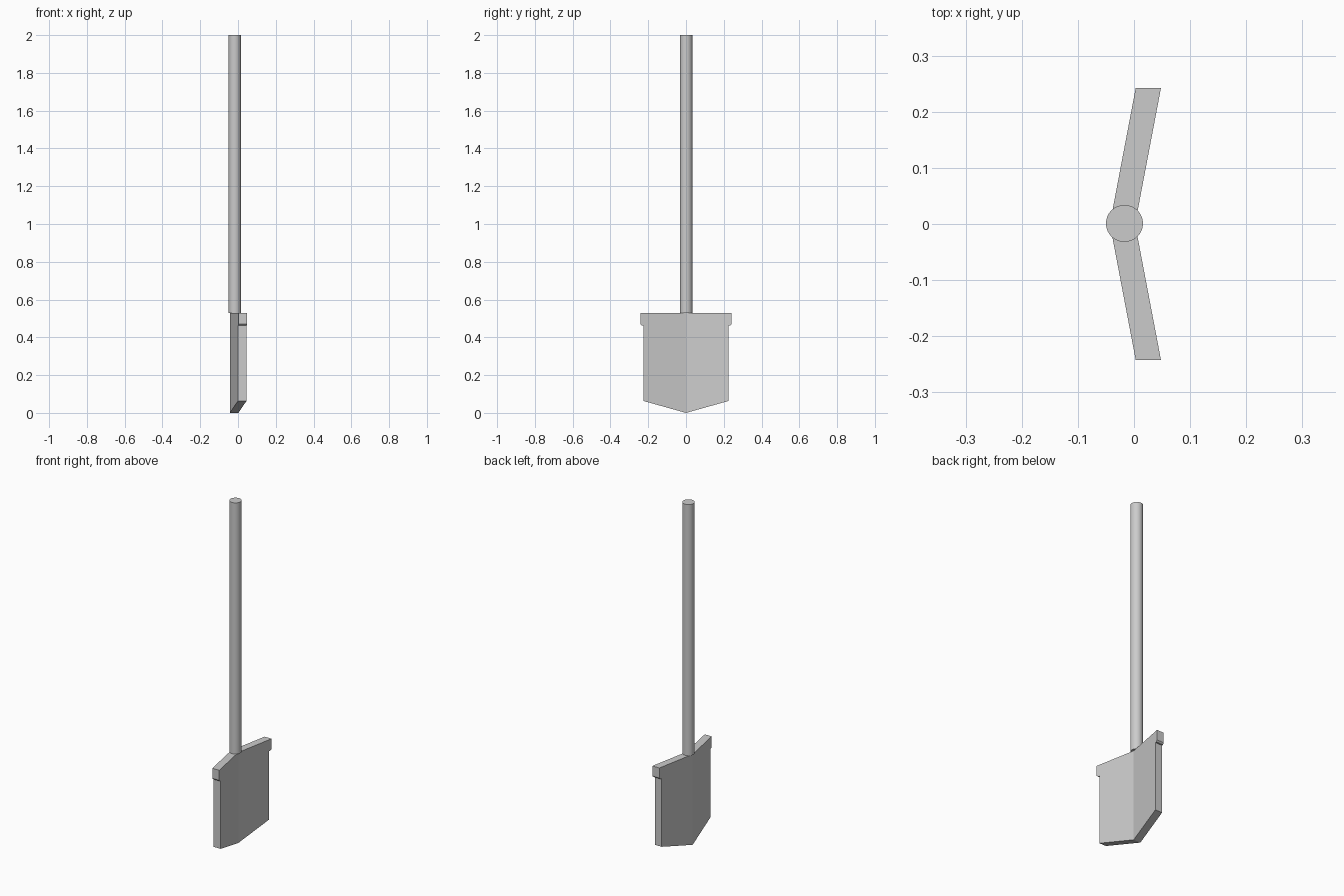
import bpy, bmesh
from mathutils import Vector

if "Cube" in bpy.data.objects:
    bpy.data.objects.remove(bpy.data.objects["Cube"])

# One plain grey for the whole tool
grey = bpy.data.materials.new("plain grey")
grey.use_nodes = True
colour = (0.6, 0.6, 0.6, 1)
grey.diffuse_color = colour
grey.node_tree.nodes["Principled BSDF"].inputs["Base Color"].default_value = colour

SPINE_X = -0.043    # outer face at the centre fold
BEND = 0.19         # how far each wing leans forward per unit of width
THICK = 0.045
BLADE_TOP = 0.463


def folded_plate(name, half_profile):
    """Mirror a half outline about the fold, give it thickness, bend the wings."""
    bm = bmesh.new()
    for side in (1, -1):
        face = bm.faces.new([bm.verts.new((0, side * y, z)) for y, z in half_profile])
        extruded = bmesh.ops.extrude_face_region(bm, geom=[face])
        moved = [v for v in extruded["geom"] if isinstance(v, bmesh.types.BMVert)]
        bmesh.ops.translate(bm, verts=moved, vec=Vector((THICK, 0, 0)))
    # Drop the hidden walls along the fold and join the halves
    inner = [f for f in bm.faces if all(abs(v.co.y) < 1e-6 for v in f.verts)]
    bmesh.ops.delete(bm, geom=inner, context='FACES')
    bmesh.ops.remove_doubles(bm, verts=bm.verts, dist=1e-5)
    for v in bm.verts:
        v.co.x += SPINE_X + BEND * abs(v.co.y)
    bmesh.ops.recalc_face_normals(bm, faces=bm.faces)
    mesh = bpy.data.meshes.new(name)
    bm.to_mesh(mesh)
    bm.free()
    mesh.materials.append(grey)
    obj = bpy.data.objects.new(name, mesh)
    bpy.context.collection.objects.link(obj)
    return obj


# Pointed blade and the wider tread along its top
folded_plate("blade", [(0, 0), (0.225, 0.063), (0.225, BLADE_TOP), (0, BLADE_TOP)])
folded_plate("tread", [(0, BLADE_TOP), (0.234, BLADE_TOP), (0.242, 0.471),
                       (0.242, 0.53), (0, 0.53)])

# Round handle standing on the tread
bpy.ops.mesh.primitive_cylinder_add(vertices=32, radius=0.033, depth=1.47,
                                    location=(-0.017, 0.001, 1.265))
handle = bpy.context.object
handle.name = "handle"
handle.data.materials.append(grey)
bpy.ops.object.shade_smooth_by_angle()
